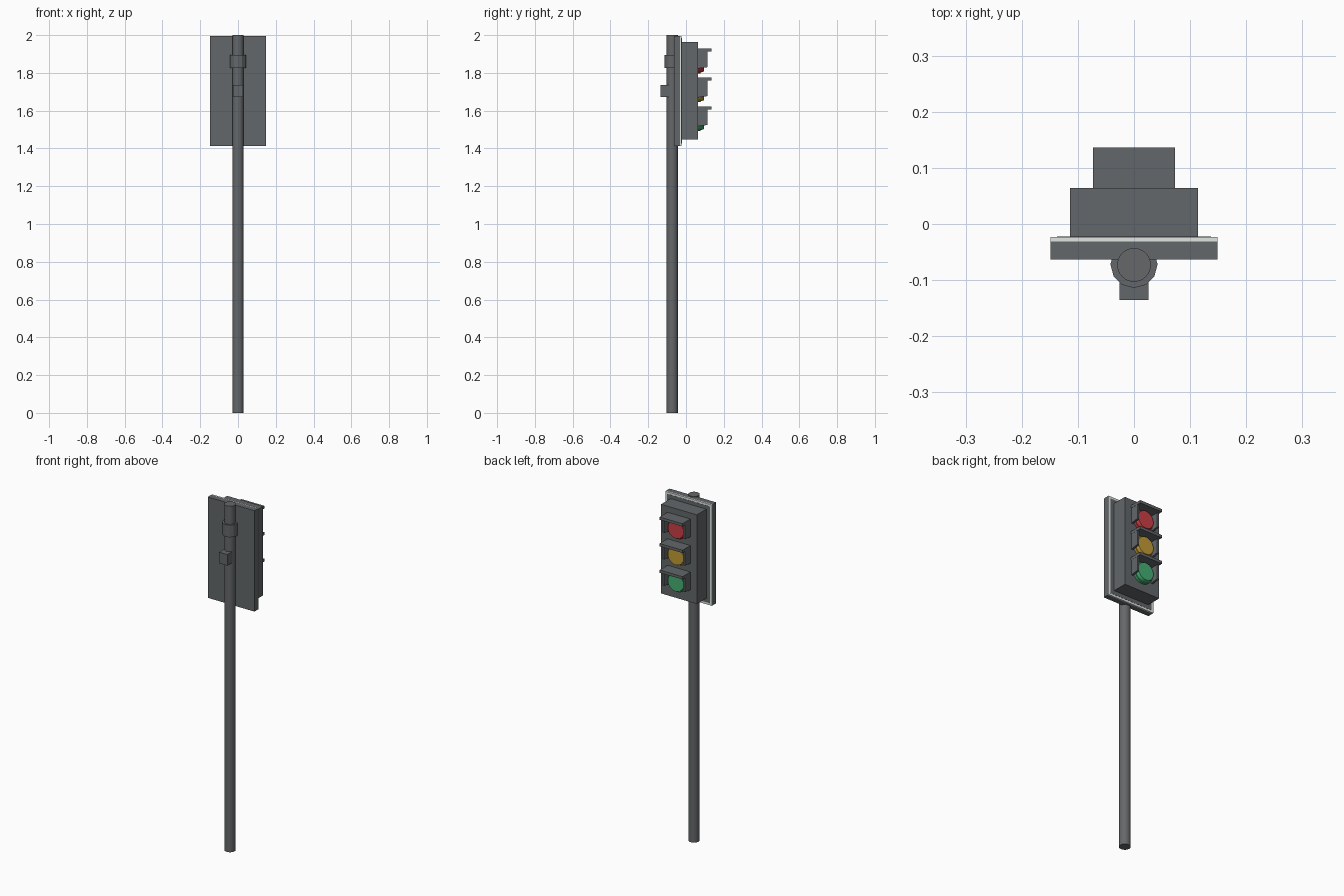
import bpy, bmesh, math
from mathutils import Matrix

if "Cube" in bpy.data.objects:
    bpy.data.objects.remove(bpy.data.objects["Cube"])


def mat(name, r, g, b):
    m = bpy.data.materials.new(name)
    m.diffuse_color = (r, g, b, 1)
    m.use_nodes = True
    m.node_tree.nodes["Principled BSDF"].inputs["Base Color"].default_value = m.diffuse_color
    return m


HOUSING = mat("slate grey", 0.125, 0.136, 0.143)
POLE = mat("pole grey", 0.13, 0.136, 0.14)
BORDER = mat("reflective pale grey", 0.76, 0.81, 0.78)
RED = mat("signal red", 0.60, 0.05, 0.06)
AMBER = mat("signal amber", 0.54, 0.33, 0.035)
GREEN = mat("signal green", 0.06, 0.43, 0.17)


def finish(name, bm, material):
    bmesh.ops.recalc_face_normals(bm, faces=bm.faces)
    me = bpy.data.meshes.new(name)
    bm.to_mesh(me)
    bm.free()
    me.materials.append(material)
    ob = bpy.data.objects.new(name, me)
    bpy.context.collection.objects.link(ob)
    return ob


def box(name, x, y, z, material):
    bm = bmesh.new()
    bmesh.ops.create_cube(bm, size=1)
    for v in bm.verts:
        v.co = [a[0] + (c + 0.5) * (a[1] - a[0]) for c, a in zip(v.co, (x, y, z))]
    return finish(name, bm, material)


def cylinder(name, centre, r, depth, sides, material, along_y=False, smooth=True, r2=None):
    bm = bmesh.new()
    m = Matrix.Translation(centre)
    if along_y:
        m = m @ Matrix.Rotation(-math.pi / 2, 4, 'X')
    bmesh.ops.create_cone(bm, cap_ends=True, segments=sides, radius1=r,
                          radius2=r if r2 is None else r2, depth=depth, matrix=m)
    if smooth:
        for f in bm.faces:
            f.smooth = len(f.verts) == 4
        for e in bm.edges:
            e.smooth = all(len(f.verts) == 4 for f in e.link_faces)
    return finish(name, bm, material)


def side_profile(name, pts, x0, x1, material):
    # a (y, z) outline extruded along x
    bm = bmesh.new()
    face = bm.faces.new([bm.verts.new((x0, y, z)) for y, z in pts])
    ext = bmesh.ops.extrude_face_region(bm, geom=[face])
    for v in ext["geom"]:
        if isinstance(v, bmesh.types.BMVert):
            v.co.x = x1
    return finish(name, bm, material)


# Pole with its clamp and small rear box
cylinder("pole", (0, -0.073, 1.0), 0.03, 2.0, 32, POLE)
cylinder("pole_clamp", (0, -0.072, 1.86), 0.042, 0.07, 12, HOUSING, smooth=False)
box("rear_box", (-0.026, 0.026), (-0.135, -0.07), (1.673, 1.737), HOUSING)

# Backplate, pale reflective rim, dark front panel and signal housing
box("backplate", (-0.149, 0.149), (-0.063, -0.031), (1.413, 1.996), HOUSING)
box("reflective_border", (-0.149, 0.149), (-0.031, -0.0235), (1.413, 1.996), BORDER)
box("front_panel", (-0.137, 0.137), (-0.026, -0.0225), (1.425, 1.984), HOUSING)
box("signal_housing", (-0.114, 0.114), (-0.0225, 0.064), (1.448, 1.963), HOUSING)

# Three lamps, each with lens, lid and side cheeks
for label, colour, z in (("red", RED, 1.858), ("amber", AMBER, 1.705), ("green", GREEN, 1.552)):
    cylinder(label + "_lens_base", (0, 0.07, z), 0.06, 0.016, 32, colour, along_y=True)
    cylinder(label + "_lens", (0, 0.086, z), 0.056, 0.018, 32, colour,
             along_y=True, r2=0.05)
    box(label + "_visor_lid", (-0.073, 0.073), (0.06, 0.136), (z + 0.054, z + 0.07), HOUSING)
    for side, s in (("left", -1), ("right", 1)):
        cheek = [(0.06, z + 0.055), (0.113, z + 0.055), (0.113, z - 0.028), (0.06, z - 0.035)]
        side_profile(f"{label}_visor_{side}", cheek, s * 0.06, s * 0.072, HOUSING)
